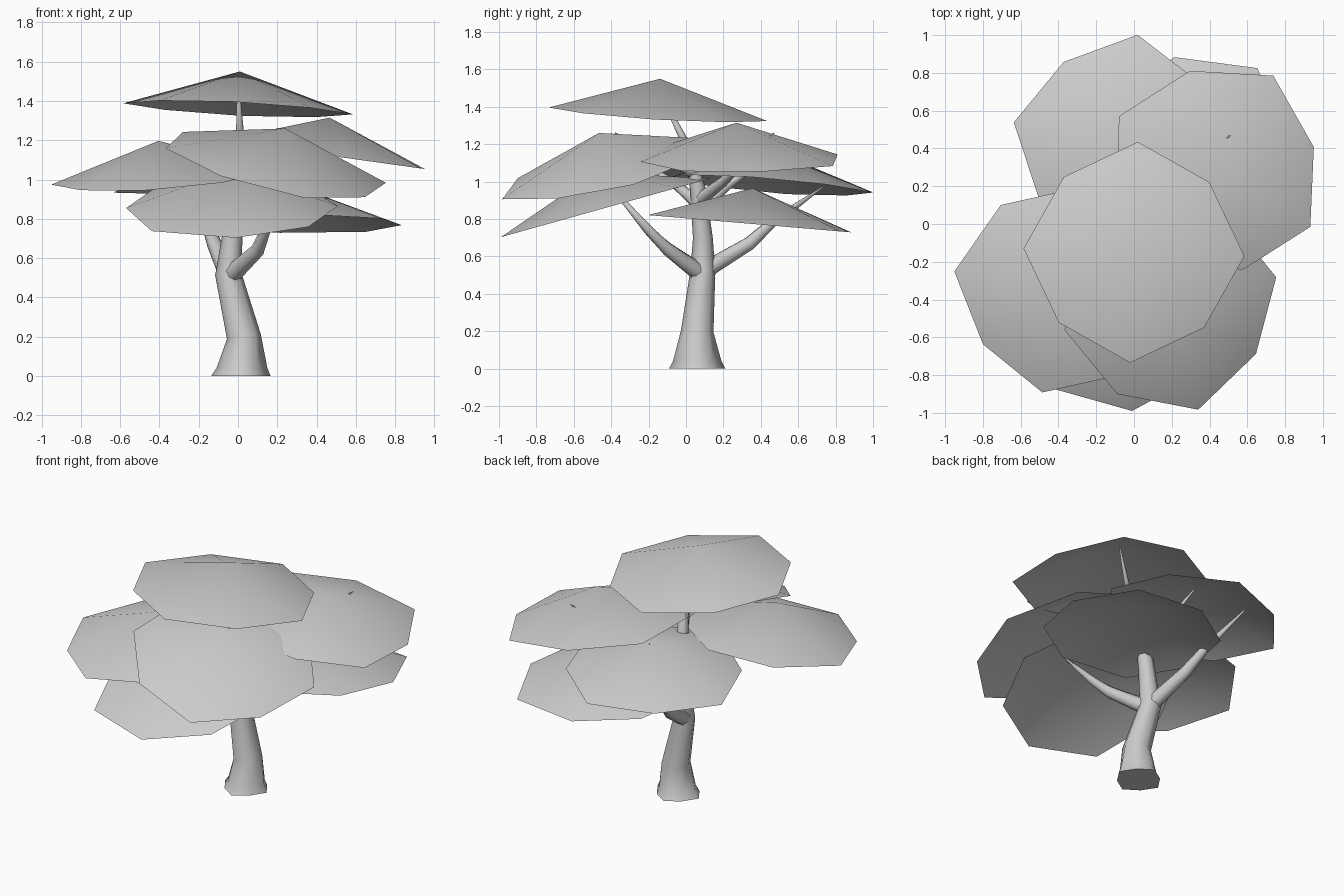
import bpy, bmesh
from math import sin, cos, radians, tau
from mathutils import Vector

if "Cube" in bpy.data.objects:
    bpy.data.objects.remove(bpy.data.objects["Cube"])


def finish(name, bm):
    me = bpy.data.meshes.new(name)
    bm.to_mesh(me)
    bm.free()
    ob = bpy.data.objects.new(name, me)
    bpy.context.collection.objects.link(ob)
    for p in me.polygons:
        p.use_smooth = True
    return ob


def canopy(name, centre, slope, start, radii, height=0.19):
    """Open, tilted eight-sided cone; the rim lies in a plane of given slope."""
    bm = bmesh.new()
    c, (a, b) = Vector(centre), slope
    rim = []
    for i in range(8):
        t = radians(start + 45 * i)
        r = radii[i % len(radii)]
        x, y = r * cos(t), r * sin(t)
        rim.append(bm.verts.new(c + Vector((x, y, a * x + b * y))))
    apex = bm.verts.new(c + Vector((-a, -b, 1)) * height)
    for i in range(8):
        bm.faces.new((rim[i], rim[(i + 1) % 8], apex))
    return finish(name, bm)


def limb(name, path, flare=0.0, sides=8):
    """Tapering tube through (x, y, z, radius) points; flare makes root lobes."""
    bm = bmesh.new()
    pts = [Vector(p[:3]) for p in path]
    rings = []
    for k, p in enumerate(pts):
        d = (pts[min(k + 1, len(pts) - 1)] - pts[max(k - 1, 0)]).normalized()
        if flare and k < 2:
            d = Vector((0, 0, 1))
        u = Vector((0, 1, 0)).cross(d).normalized()
        v = d.cross(u)
        ring = []
        for i in range(sides):
            t = tau * i / sides
            r = path[k][3] * (1 + (flare * cos(4 * t) if k < 2 else 0))
            ring.append(bm.verts.new(p + (u * cos(t) + v * sin(t)) * r))
        rings.append(ring)
    for lo, hi in zip(rings, rings[1:]):
        for i in range(sides):
            j = (i + 1) % sides
            bm.faces.new((lo[i], lo[j], hi[j], hi[i]))
    bm.faces.new(rings[0][::-1])
    bm.faces.new(rings[-1])
    ob = finish(name, bm)
    ob.data.polygons[len(ob.data.polygons) - 2].use_smooth = False
    return ob


# Leaf canopies
canopy("canopy_top", (0, -0.15, 1.36), (-0.05, -0.06), 88, (0.585, 0.545))
canopy("canopy_back_right_upper", (0.44, 0.27, 1.125), (-0.14, 0.0), 15,
       (0.53, 0.595, 0.56, 0.6, 0.55, 0.55, 0.53, 0.57))
canopy("canopy_front_right", (0.2, -0.42, 1.07), (-0.216, 0.238), 14,
       (0.57, 0.55, 0.56, 0.56, 0.585, 0.56, 0.58, 0.52))
canopy("canopy_left", (-0.39, -0.35, 1.007), (0.077, 0.104), 35,
       (0.54, 0.55, 0.55, 0.57, 0.5, 0.55, 0.55, 0.53))
canopy("canopy_front_low", (-0.03, -0.43, 0.86), (0.0, 0.28), 2,
       (0.54, 0.53, 0.56, 0.53, 0.54, 0.6, 0.56, 0.53))
canopy("canopy_back_right_low", (0.3, 0.34, 0.775), (0.0, -0.085), 9,
       (0.54, 0.6, 0.55, 0.53))
canopy("canopy_back_left", (-0.08, 0.44, 0.98), (0.07, -0.08), 35,
       (0.53, 0.57, 0.51, 0.565, 0.52, 0.56, 0.53, 0.55))

# Trunk with flared root
limb("trunk", [(0.015, 0.06, 0, 0.14), (0.02, 0.06, 0.04, 0.12),
               (0.03, 0.06, 0.2, 0.087), (-0.05, 0.09, 0.52, 0.067),
               (-0.03, 0.09, 0.7, 0.053), (-0.02, 0.065, 0.95, 0.042),
               (0.0, 0.03, 1.12, 0.032), (0.01, -0.02, 1.24, 0.02),
               (0, -0.16, 1.52, 0.003)], flare=0.08)

# Branches
limb("branch_front_low", [(-0.05, 0.09, 0.5, 0.05), (0.1, -0.1, 0.64, 0.036),
                          (0.14, -0.2, 0.74, 0.026), (0.2, -0.39, 0.96, 0.008)])
limb("branch_back_left", [(-0.05, 0.09, 0.52, 0.05), (-0.12, 0.34, 0.67, 0.038),
                          (-0.16, 0.46, 0.78, 0.027), (-0.25, 0.73, 0.97, 0.005)])
limb("branch_back_right", [(-0.02, 0.07, 0.9, 0.036), (0.14, 0.2, 1.0, 0.027),
                           (0.3, 0.3, 1.1, 0.018), (0.51, 0.47, 1.26, 0.003)])
limb("branch_left", [(-0.02, 0.07, 0.88, 0.036), (-0.14, -0.05, 0.98, 0.025),
                     (-0.36, -0.3, 1.14, 0.005)])
limb("branch_front_right", [(0, 0.03, 1.05, 0.03), (0.08, -0.13, 1.15, 0.02),
                            (0.2, -0.38, 1.26, 0.003)])
limb("branch_right", [(-0.02, 0.08, 0.85, 0.034), (-0.03, 0.22, 0.98, 0.026),
                      (-0.07, 0.48, 1.16, 0.004)])
